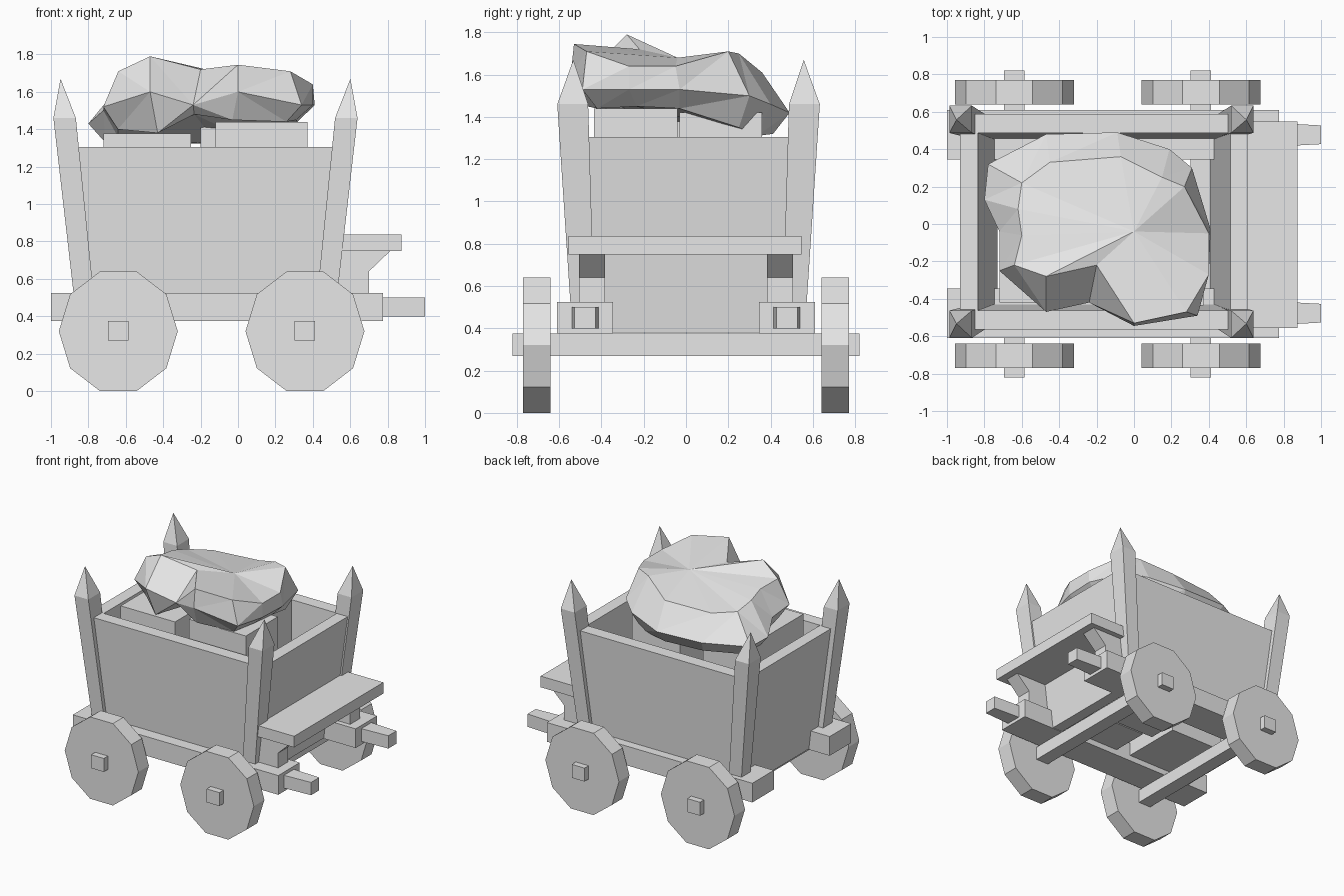
import bpy, bmesh, math
from mathutils import Vector

cube = bpy.data.objects.get("Cube")
if cube:
    bpy.data.objects.remove(cube, do_unlink=True)

grey = bpy.data.materials.new("plain_grey")
grey.use_nodes = True
colour = (0.8, 0.8, 0.8, 1)
grey.diffuse_color = colour
grey.node_tree.nodes["Principled BSDF"].inputs["Base Color"].default_value = colour


def finish(name, bm):
    bmesh.ops.recalc_face_normals(bm, faces=bm.faces)
    mesh = bpy.data.meshes.new(name)
    bm.to_mesh(mesh)
    bm.free()
    mesh.materials.append(grey)
    obj = bpy.data.objects.new(name, mesh)
    bpy.context.collection.objects.link(obj)
    return obj


def loft(name, rings, tip=None, closed=False, facets=False):
    """Skin closed rings; cap the ends, end in a tip, or join last ring to first."""
    bm = bmesh.new()
    rows = [[bm.verts.new(p) for p in ring] for ring in rings]
    count = len(rows[0])
    pairs = list(zip(rows, rows[1:]))
    if closed:
        pairs.append((rows[-1], rows[0]))
    for low, high in pairs:
        for i in range(count):
            j = (i + 1) % count
            bm.faces.new((low[i], low[j], high[j], high[i]))
    if not closed:
        bm.faces.new(rows[0])
        if tip is None:
            bm.faces.new(rows[-1])
        else:
            point = bm.verts.new(tip)
            for i in range(count):
                bm.faces.new((rows[-1][i], rows[-1][(i + 1) % count], point))
    if facets:
        bmesh.ops.triangulate(bm, faces=bm.faces)
    return finish(name, bm)


def rect(x0, x1, y0, y1, z):
    return [(x0, y0, z), (x1, y0, z), (x1, y1, z), (x0, y1, z)]


def box(name, x0, x1, y0, y1, z0, z1):
    return loft(name, [rect(x0, x1, y0, y1, z0), rect(x0, x1, y0, y1, z1)])


def prism(name, outline, y0, y1):
    """Extrude an x-z outline along y."""
    return loft(name, [[(x, y, z) for x, z in outline] for y in (y0, y1)])


# Centre of the tub
CX, CY = -0.16, 0.012


def tub_ring(half_x, half_y, z):
    return rect(CX - half_x, CX + half_x, CY - half_y, CY + half_y, z)


# Flared tub walls, open below between the side beams
loft("cart_tub", [
    tub_ring(0.66, 0.52, 0.38),
    tub_ring(0.77, 0.575, 1.305),
    tub_ring(0.675, 0.475, 1.305),
    tub_ring(0.57, 0.435, 0.38),
], closed=True)

# Leaning corner posts with pointed tops
for sx, end in ((-1, "rear"), (1, "front")):
    for sy, side in ((-1, "right"), (1, "left")):
        def post_ring(cx, cy, hx, hy, z):
            x, y = CX - 0.014 + sx * cx, CY + sy * cy
            return rect(x - hx, x + hx, y - hy, y + hy, z)
        loft(f"{end}_{side}_post", [
            post_ring(0.645, 0.5, 0.053, 0.055, 0.46),
            post_ring(0.753, 0.548, 0.06, 0.073, 1.46),
        ], tip=(CX - 0.014 + sx * 0.775, CY + sy * 0.545, 1.67))

# Side beams, draw shafts and seat brackets
for s, side in ((-1, "right"), (1, "left")):
    box(f"{side}_side_beam", -1, 0.775, *sorted((s * 0.345, s * 0.61)), 0.375, 0.525)
    c = s * 0.477
    loft(f"{side}_draw_shaft", [
        [(x, c + dy * w, z) for dy, z in
         ((-1, 0.4), (1, 0.4), (1, 0.5), (-1, 0.5))]
        for x, w in ((0.76, 0.063), (1, 0.05))
    ])
    prism(f"{side}_seat_bracket",
          [(0.46, 0.52), (0.7, 0.52), (0.7, 0.64), (0.82, 0.755), (0.55, 0.755)],
          *sorted((s * 0.384, s * 0.505)))

# Driver's bench
box("seat_plank", 0.54, 0.873, -0.555, 0.547, 0.75, 0.837)

# Axles and ten-sided wheels
decagon = [(0.318 * math.cos(k * math.pi / 5), 0.336 * math.sin(k * math.pi / 5))
           for k in range(10)]
for x, end in ((-0.64, "rear"), (0.358, "front")):
    box(f"{end}_axle", x - 0.055, x + 0.055, -0.82, 0.82, 0.27, 0.375)
    for s, side in ((-1, "right"), (1, "left")):
        prism(f"{end}_{side}_wheel", [(x + a, 0.32 + b) for a, b in decagon],
              *sorted((s * 0.64, s * 0.77)))

# Crates inside the tub
box("rear_crate", -0.72, -0.25, -0.42, 0.15, 0.42, 1.378)
box("front_crate", -0.12, 0.372, -0.435, -0.04, 0.42, 1.44)
box("back_crate", -0.2, 0.215, -0.03, 0.36, 0.42, 1.42)

# Lumpy sack: widest outline as x, y, underside height, widest height
outline = [
    (-.72, -.25, 1.4, 1.52), (-.47, -.47, 1.38, 1.6), (-.24, -.42, 1.48, 1.53),
    (0, -.545, 1.45, 1.6), (.34, -.49, 1.44, 1.53), (.4, -.27, 1.45, 1.53),
    (.41, -.03, 1.44, 1.53), (.31, .3, 1.35, 1.5), (.19, .4, 1.31, 1.46),
    (-.09, .49, 1.32, 1.42), (-.47, .48, 1.33, 1.43), (-.78, .32, 1.32, 1.42),
    (-.8, .13, 1.33, 1.43), (-.72, -.04, 1.36, 1.5),
]
shoulder = [
    (-.64, -.22, 1.71), (-.47, -.28, 1.79), (-.2, -.22, 1.72),
    (0, -.53, 1.745), (.28, -.47, 1.71), (.4, -.27, 1.64),
    (.4, -.05, 1.64), (.27, .2, 1.71), (.15, .25, 1.7),
    (-.07, .36, 1.61), (-.45, .33, 1.6), (-.6, .22, 1.61),
    (-.62, .08, 1.65), (-.6, -.06, 1.68),
]
centre = Vector((-0.2, -0.03))
underside = []
for x, y, low, wide in outline:
    p = centre.lerp(Vector((x, y)), 0.85)
    underside.append((p.x, p.y, low))
loft("sack", [underside, [(x, y, wide) for x, y, low, wide in outline], shoulder],
     tip=(0, -0.04, 1.68), facets=True)
